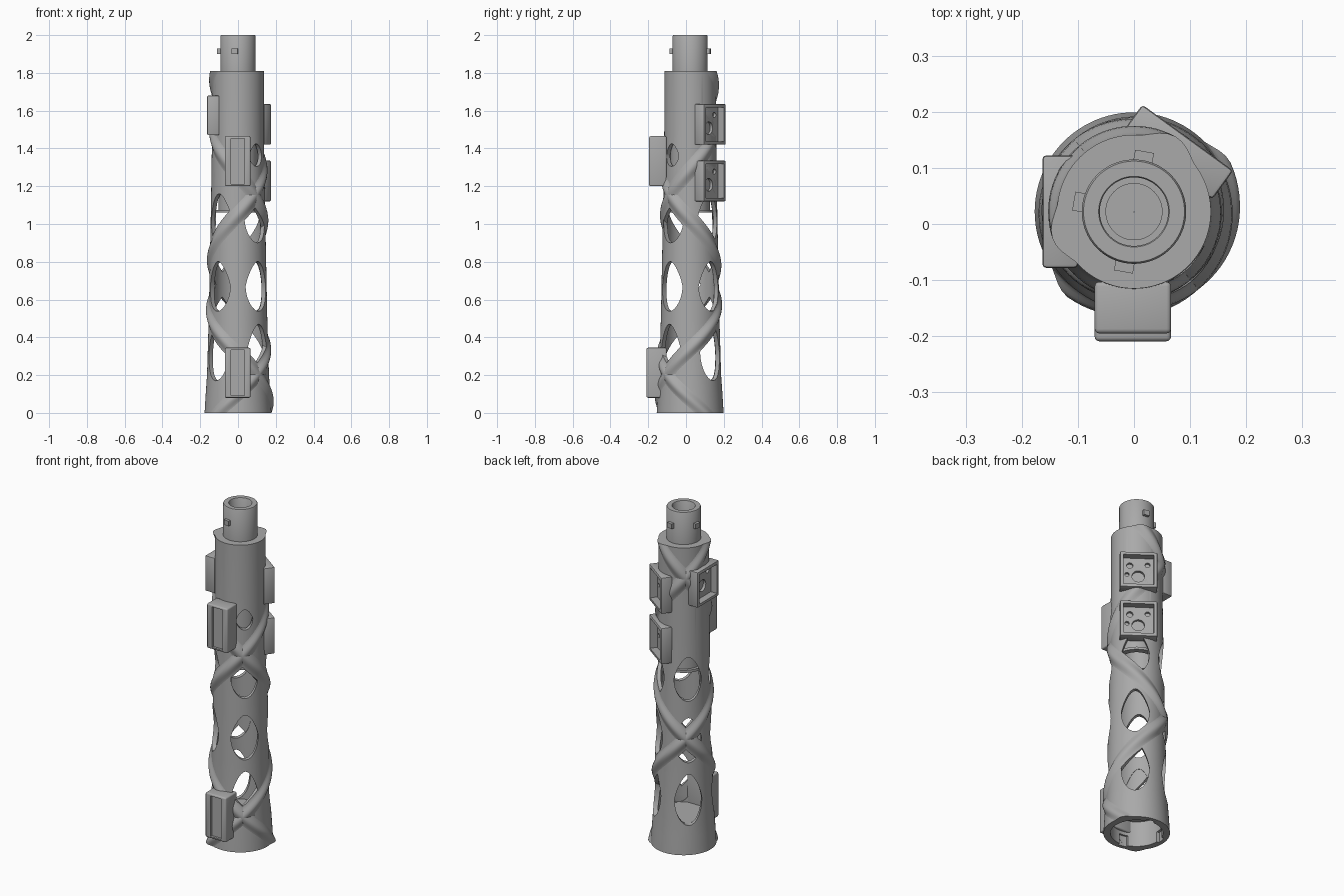
import bpy, bmesh
from math import sin, cos, pi, radians
from mathutils import Matrix

if "Cube" in bpy.data.objects:
    bpy.data.objects.remove(bpy.data.objects["Cube"], do_unlink=True)

AXIS_Y = 0.022
TOP = 1.81
OUTER = [(0, .177), (.1, .171), (.2, .164), (.5, .155), (.8, .149),
         (1.1, .143), (1.5, .137), (TOP, .137)]

grey = bpy.data.materials.new("grey_plastic")
grey.use_nodes = True
grey.diffuse_color = (.4, .4, .4, 1)
grey.node_tree.nodes["Principled BSDF"].inputs["Base Color"].default_value = (.4, .4, .4, 1)


def radius(z):
    for (z0, r0), (z1, r1) in zip(OUTER, OUTER[1:]):
        if z <= z1:
            return r0 + (r1 - r0) * (z - z0) / (z1 - z0)
    return OUTER[-1][1]


def frame(azimuth):
    # local x runs along the surface, y points outward, z up
    return Matrix.Translation((0, AXIS_Y, 0)) @ Matrix.Rotation(radians(azimuth - 90), 4, 'Z')


def finish(bm, name):
    bmesh.ops.recalc_face_normals(bm, faces=bm.faces)
    mesh = bpy.data.meshes.new(name)
    bm.to_mesh(mesh)
    bm.free()
    ob = bpy.data.objects.new(name, mesh)
    bpy.context.collection.objects.link(ob)
    mesh.materials.append(grey)
    return ob


def activate(ob):
    bpy.ops.object.select_all(action='DESELECT')
    ob.select_set(True)
    bpy.context.view_layer.objects.active = ob


def apply_modifier(ob, mod):
    activate(ob)
    bpy.ops.object.modifier_apply(modifier=mod.name)


def cut(ob, cutter):
    mod = ob.modifiers.new("cut", 'BOOLEAN')
    mod.operation = 'DIFFERENCE'
    mod.solver = 'EXACT'
    mod.object = cutter
    apply_modifier(ob, mod)


def bevel(ob, width, segments=2):
    mod = ob.modifiers.new("bevel", 'BEVEL')
    mod.width = width
    mod.segments = segments
    apply_modifier(ob, mod)


def add_box(bm, azimuth, t, r, z):
    m = Matrix.Translation([sum(p) / 2 for p in (t, r, z)])
    m = m @ Matrix.Diagonal([p[1] - p[0] for p in (t, r, z)] + [1])
    bmesh.ops.create_cube(bm, size=1, matrix=frame(azimuth) @ m)


def box(name, *args):
    bm = bmesh.new()
    add_box(bm, *args)
    return finish(bm, name)


def add_prism(bm, azimuth, outline, r0, r1):
    rings = [[bm.verts.new(frame(azimuth) @ Matrix.Translation((t, r, z)).translation)
              for t, z in outline] for r in (r0, r1)]
    bm.faces.new(rings[0])
    bm.faces.new(rings[1])
    n = len(outline)
    for i in range(n):
        j = (i + 1) % n
        bm.faces.new((rings[0][i], rings[0][j], rings[1][j], rings[1][i]))


def skin(bm, rings, closed):
    # bridge successive rings of vertices; closed joins last to first
    n = len(rings[0])
    count = len(rings) if closed else len(rings) - 1
    for a in range(count):
        p, q = rings[a], rings[(a + 1) % len(rings)]
        for i in range(n):
            j = (i + 1) % n
            bm.faces.new((p[i], p[j], q[j], q[i]))
    if not closed:
        bm.faces.new(rings[0])
        bm.faces.new(rings[-1])


def lathe(name, profile, segments=96):
    bm = bmesh.new()
    rings = []
    for s in range(segments):
        a = 2 * pi * s / segments
        rings.append([bm.verts.new((r * cos(a), AXIS_Y + r * sin(a), z)) for r, z in profile])
    skin(bm, rings, True)
    return finish(bm, name)


def ridge(name, phase, z_ref, turn):
    # raised band winding round the tube
    bm = bmesh.new()
    rings = []
    steps, across = 150, 10
    for k in range(steps + 1):
        z = TOP * k / steps
        base, mid = radius(z), radians(phase) + turn * 2 * pi * (z - z_ref) / .95
        us = [-1 + 2 * i / across for i in range(across + 1)]
        section = [(u, base - .001 + .017 * cos(pi * u / 2) ** 2) for u in us]
        section += [(u, base - .022) for u in reversed(us)]
        rings.append([bm.verts.new((r * cos(mid + u * .065 / base),
                                    AXIS_Y + r * sin(mid + u * .065 / base), z))
                      for u, r in section])
    skin(bm, rings, False)
    return finish(bm, name)


# main tube, thicker around the lower socket
inner = [(radius(z) - .025, z) for z in (TOP, 1.5, 1.1, .8, .5, .2)]
body = lathe("body_tube", [(r, z) for z, r in OUTER] + inner + [(.14, .17), (.14, 0)])
sleeve = lathe("inner_sleeve", [(.104, 1.06), (.104, 1.8), (.09, 1.8), (.09, 1.06)])
sleeve_rim = lathe("sleeve_rim", [(.122, 1.06), (.122, 1.075), (.09, 1.075), (.09, 1.06)])
top_cap = lathe("top_cap", [(.134, 1.79), (.134, TOP), (.05, TOP), (.05, 1.79)])
ridges = [ridge("rising_ridge", -90, 1.05, 1), ridge("falling_ridge", -45, 1.14, -1)]

# windows, pointed at the top
bm = bmesh.new()
windows = [(az, z, .075, h) for z, h in ((.32, .15), (.67, .132), (1.03, .13))
           for az in (-45, 47, 135, -135)]
windows.append((-45, 1.365, .045, .06))
for az, z, w, h in windows:
    angles = [2 * pi * i / 28 for i in range(28)]
    add_prism(bm, az, [(w * sin(a) * (1 - .3 * max(0, cos(a))), z + h * cos(a))
                       for a in angles], .1, .3)
window_cutter = finish(bm, "window_cutter")

# open square housings: azimuth, bottom, top
HOUSINGS = [(54, 1.42, 1.635), (54, 1.12, 1.335), (180, 1.47, 1.68)]
HOLES = [(0, -.02, .034), (-.05, .05, .014), (.045, .045, .017), (.06, -.01, .012)]
bm_recess, bm_holes = bmesh.new(), bmesh.new()
for az, lo, hi in HOUSINGS:
    add_box(bm_recess, az, (-.082, .082), (.122, .24), (lo + .018, hi - .018))
    for t, dz, rad in HOLES:
        zc = (lo + hi) / 2 + dz
        add_prism(bm_holes, az, [(t + rad * cos(pi * i / 10), zc + rad * sin(pi * i / 10))
                                 for i in range(20)], .106, .13)
recess_cutter = finish(bm_recess, "recess_cutter")
hole_cutter = finish(bm_holes, "hole_cutter")

# bayonet entry slots in the socket
bm = bmesh.new()
PIN_ANGLES = (80, 170, -100)
for az in PIN_ANGLES:
    add_box(bm, az, (-.025, .025), (.12, .154), (-.02, .06))
slot_cutter = finish(bm, "slot_cutter")

for cutter in (window_cutter, recess_cutter, hole_cutter, slot_cutter):
    cut(body, cutter)
for band in ridges:
    cut(band, recess_cutter)
    cut(band, hole_cutter)

housings = []
for i, (az, lo, hi) in enumerate(HOUSINGS):
    ob = box(f"housing_{i + 1}", az, (-.1, .1), (.1, .163), (lo, hi))
    bevel(ob, .006)
    cut(ob, recess_cutter)
    cut(ob, hole_cutter)
    housings.append(ob)

# front pads with a sunken channel
pads = []
for name, lo, hi, face in (("upper_pad", 1.2, 1.465, .217), ("lower_pad", .08, .345, .231)):
    ob = box(name, -90, (-.066, .07), (.125, face), (lo, hi))
    bevel(ob, .008, 3)
    channel = box("channel_cutter", -90, (-.034, .036), (face - .014, face + .05),
                  (lo + .012, hi - .012))
    cut(ob, channel)
    bpy.data.objects.remove(channel, do_unlink=True)
    pads.append(ob)

# neck with bore and locking pins
neck = lathe("neck", [(.093, 1.8), (.093, 1.995), (.09, 2), (.063, 2), (.061, 1.997), (.061, 1.8)])
floor = lathe("neck_floor", [(.07, 1.78), (.07, 1.8), (.0005, 1.8), (.0005, 1.78)])
socket_floor = lathe("socket_floor", [(.145, .15), (.145, .17), (.0005, .17), (.0005, .15)])
for i, az in enumerate(PIN_ANGLES):
    box(f"locking_pin_{i + 1}", az, (-.017, .017), (.085, .109), (1.9, 1.93))

for cutter in (window_cutter, recess_cutter, hole_cutter, slot_cutter):
    bpy.data.objects.remove(cutter, do_unlink=True)
for ob in [body, sleeve, sleeve_rim, top_cap, neck, floor, socket_floor] + ridges + housings + pads:
    activate(ob)
    bpy.ops.object.shade_smooth_by_angle(angle=radians(35))
